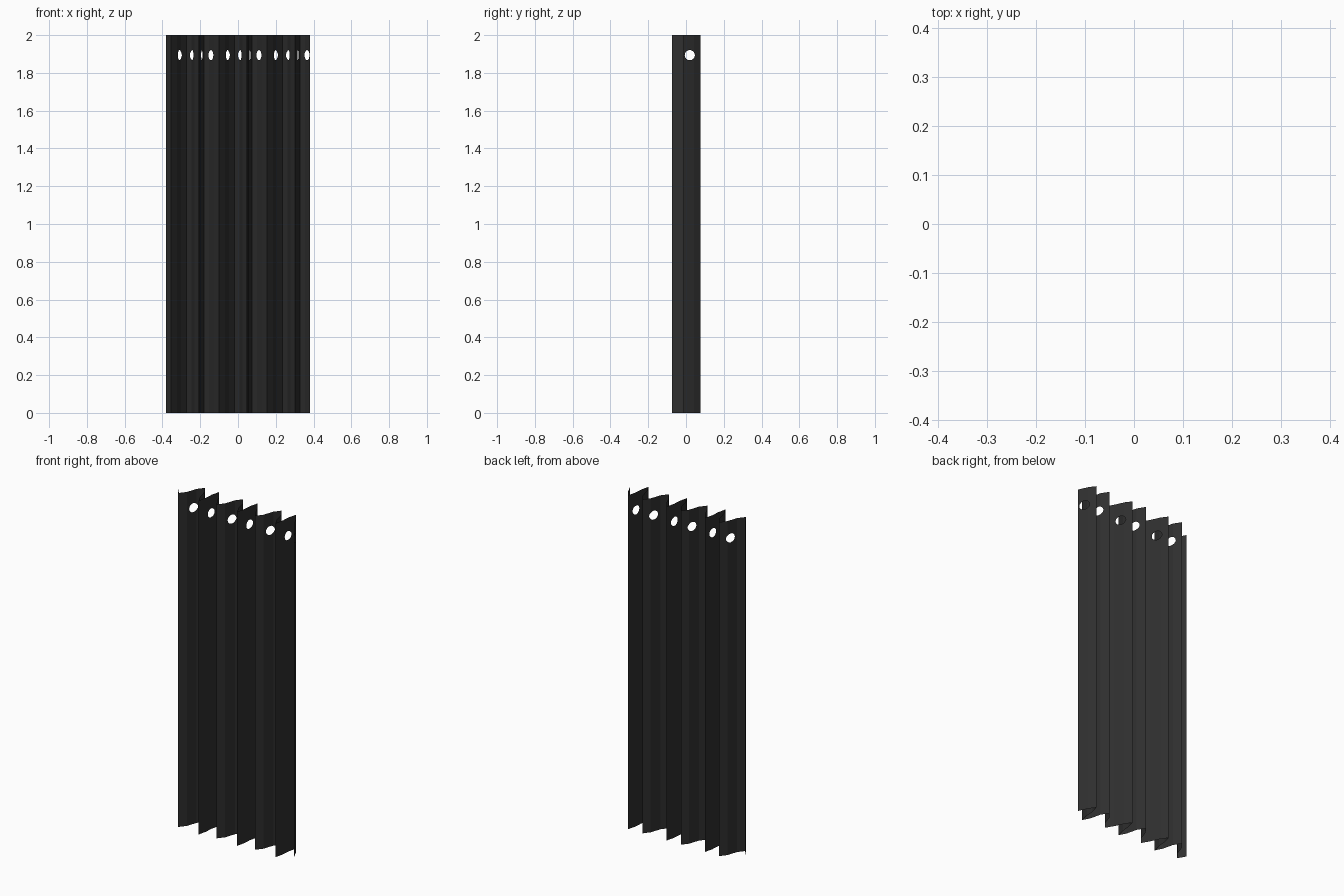
import bpy
import bmesh
from math import cos, sin, pi
from mathutils import Vector

cube = bpy.data.objects.get("Cube")
if cube:
    bpy.data.objects.remove(cube, do_unlink=True)

HEIGHT = 2.0
PERIOD = 0.2545
FOLDS = 3
HOLE_Y, HOLE_Z, HOLE_R, SIDES = 0.02, 1.894, 0.027, 16

# Dark fabric material
fabric = bpy.data.materials.new("charcoal_fabric")
fabric.use_nodes = True
colour = (0.028, 0.028, 0.028, 1.0)
fabric.diffuse_color = colour
fabric.node_tree.nodes["Principled BSDF"].inputs["Base Color"].default_value = colour

# One repeat of the pleated cross-section
pleat = [(0, -0.014), (0.027, -0.061), (0.058, -0.022), (0.079, 0.04),
         (0.108, 0.077), (0.136, 0.033), (0.152, -0.032), (0.174, -0.075),
         (0.186, -0.022), (0.189, 0.026), (0.202, 0.077), (0.228, 0.042)]
left = -PERIOD * FOLDS / 2
profile = [(left + i * PERIOD + x, y) for i in range(FOLDS) for x, y in pleat]
profile.append((-left, pleat[0][1]))

# Pleated sheet pulled up from the cross-section
bm = bmesh.new()
rows = [[bm.verts.new((x, y, z)) for x, y in profile] for z in (0, HEIGHT)]
for i in range(len(profile) - 1):
    bm.faces.new((rows[0][i], rows[0][i + 1], rows[1][i + 1], rows[1][i]))


def cut(faces, point, normal):
    geom = set(faces)
    for f in faces:
        geom.update(f.edges)
        geom.update(f.verts)
    bmesh.ops.bisect_plane(bm, geom=list(geom), dist=1e-6,
                           plane_co=point, plane_no=normal)


def in_band(f):
    return abs(f.calc_center_median().z - HOLE_Z) < HOLE_R


# Round rod holes running sideways through every pleat
centre = Vector((0, HOLE_Y, HOLE_Z))
for side in (-1, 1):
    cut(bm.faces[:], centre + Vector((0, 0, side * HOLE_R)), Vector((0, 0, 1)))
normals = [Vector((0, cos(a), sin(a)))
           for a in (2 * pi * (i + 0.5) / SIDES for i in range(SIDES))]
apothem = HOLE_R * cos(pi / SIDES)
for n in normals:
    cut([f for f in bm.faces if in_band(f)], centre + n * apothem, n)
inside = [f for f in bm.faces
          if all((f.calc_center_median() - centre).dot(n) < apothem for n in normals)]
bmesh.ops.delete(bm, geom=inside, context="FACES")

mesh = bpy.data.meshes.new("curtain")
bm.to_mesh(mesh)
bm.free()
mesh.materials.append(fabric)
curtain = bpy.data.objects.new("curtain", mesh)
bpy.context.collection.objects.link(curtain)
